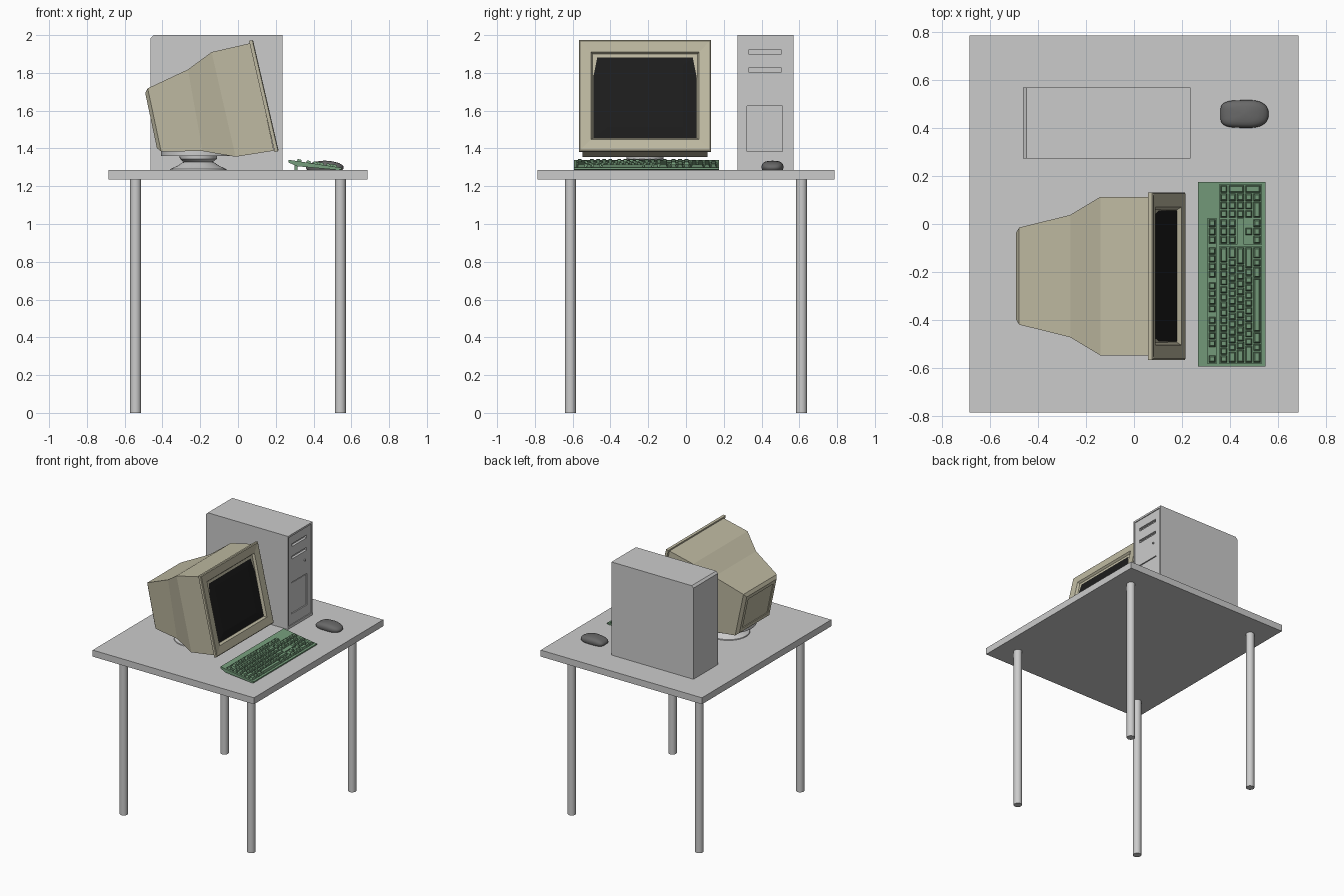
import bpy, bmesh, math
from mathutils import Matrix

if "Cube" in bpy.data.objects:
    bpy.data.objects.remove(bpy.data.objects["Cube"])


def material(name, r, g, b):
    m = bpy.data.materials.new(name)
    m.diffuse_color = (r, g, b, 1)
    m.use_nodes = True
    m.node_tree.nodes["Principled BSDF"].inputs["Base Color"].default_value = m.diffuse_color
    return m


BEIGE = material("beige", 0.52, 0.49, 0.36)
BLACK = material("screen_black", 0.012, 0.012, 0.012)
GREEN = material("green", 0.18, 0.34, 0.2)
DARK = material("dark_grey", 0.14, 0.14, 0.14)


def finish(name, bm, mat=None, smooth=False):
    bmesh.ops.recalc_face_normals(bm, faces=bm.faces)
    me = bpy.data.meshes.new(name)
    bm.to_mesh(me)
    bm.free()
    ob = bpy.data.objects.new(name, me)
    bpy.context.collection.objects.link(ob)
    if mat:
        me.materials.append(mat)
    if smooth:
        bpy.ops.object.select_all(action='DESELECT')
        ob.select_set(True)
        bpy.context.view_layer.objects.active = ob
        bpy.ops.object.shade_smooth_by_angle(angle=math.radians(40))
    return ob


def add_loft(bm, loops):
    """Bridge equal-length closed loops and cap both ends."""
    rings = [[bm.verts.new(p) for p in lp] for lp in loops]
    n = len(rings[0])
    for a, b in zip(rings, rings[1:]):
        for i in range(n):
            j = (i + 1) % n
            bm.faces.new((a[i], a[j], b[j], b[i]))
    bm.faces.new(rings[0][::-1])
    return bm.faces.new(rings[-1])


def loft(name, loops, mat=None, smooth=False):
    bm = bmesh.new()
    add_loft(bm, loops)
    return finish(name, bm, mat, smooth)


def box(name, x0, x1, y0, y1, z0, z1, mat=None):
    return loft(name, [[(x0, y0, z), (x1, y0, z), (x1, y1, z), (x0, y1, z)] for z in (z0, z1)], mat)


def circle(cx, cy, r, z, n=32):
    return [(cx + r * math.cos(2 * math.pi * i / n), cy + r * math.sin(2 * math.pi * i / n), z) for i in range(n)]


def extrude_y(name, profile, y0, y1, mat=None):
    return loft(name, [[(x, y, z) for x, z in profile] for y in (y0, y1)], mat)


def cut(ob, cutter):
    m = ob.modifiers.new("cut", 'BOOLEAN')
    m.operation, m.solver, m.object = 'DIFFERENCE', 'EXACT', cutter
    bpy.context.view_layer.objects.active = ob
    bpy.ops.object.modifier_apply(modifier=m.name)
    bpy.data.objects.remove(cutter)


# Table
box("table_top", -0.685, 0.685, -0.785, 0.785, 1.235, 1.285)
for sx, a in ((-1, "back"), (1, "front")):
    for sy, b in ((-1, "left"), (1, "right")):
        loft(f"table_leg_{a}_{b}", [circle(sx * 0.542, sy * 0.612, 0.029, z, 24) for z in (0, 1.235)], smooth=True)

# Computer tower with recessed front panel, drive slots and bay
tower = extrude_y("tower_case", [(-0.462, 1.285), (0.235, 1.285), (0.235, 2.0), (-0.447, 2.0), (-0.462, 1.985)],
                  0.272, 0.569)
cut(tower, box("cutter", 0.229, 0.3, 0.283, 0.558, 1.305, 1.986))
for z in (1.91, 1.815):
    cut(tower, box("cutter", 0.21, 0.3, 0.33, 0.506, z - 0.011, z + 0.011))
cut(tower, box("cutter", 0.22, 0.3, 0.324, 0.512, 1.383, 1.625))
box("tower_bay_cover", 0.215, 0.225, 0.331, 0.505, 1.39, 1.618)
power = loft("tower_power_button", [circle(0, 0, 0.008, z, 12) for z in (0, 0.012)])
power.matrix_world = Matrix.Translation((0.224, 0.483, 1.737)) @ Matrix.Rotation(math.pi / 2, 4, 'Y')

# Monitor housing, lofted from tilted rectangles (top x,z / bottom x,z / half width)
MY = -0.217


def section(xt, zt, xb, zb, hw):
    return [(xt, MY - hw, zt), (xt, MY + hw, zt), (xb, MY + hw, zb), (xb, MY - hw, zb)]


bm = bmesh.new()
back = add_loft(bm, [section(0.065, 1.957, 0.19, 1.388, 0.33),
                     section(-0.14, 1.91, -0.013, 1.356, 0.33),
                     section(-0.265, 1.818, -0.188, 1.386, 0.255),
                     section(-0.478, 1.718, -0.407, 1.384, 0.202)])
bmesh.ops.recalc_face_normals(bm, faces=bm.faces)
bmesh.ops.inset_region(bm, faces=[back], thickness=0.03, depth=0.018)
bmesh.ops.inset_region(bm, faces=[back], thickness=0.04, depth=0)
bmesh.ops.inset_region(bm, faces=[back], thickness=0.003, depth=-0.005)
finish("monitor_housing", bm, BEIGE)


# Monitor bezel and screen on the tilted front plane
def front_rect(off, hh, hw):
    t = math.radians(13)
    cx, cz = 0.1475 + off * math.cos(t), 1.68 + off * math.sin(t)
    dx, dz = hh * math.sin(t), hh * math.cos(t)
    return section(cx - dx, cz + dz, cx + dx, cz - dz, hw)


loft("monitor_bezel", [front_rect(*r) for r in (
    (-0.022, 0.302, 0.349), (-0.004, 0.302, 0.349), (0, 0.296, 0.343),
    (-0.004, 0.238, 0.287), (-0.024, 0.226, 0.274))], BEIGE)
loft("monitor_screen", [front_rect(-0.03, 0.225, 0.273), front_rect(-0.02, 0.225, 0.273),
                        front_rect(-0.016, 0.17, 0.2)], BLACK)

# Swivel stand
SX = -0.21
loft("stand_base", [circle(SX, MY, r, z) for r, z in
                    ((0.15, 1.285), (0.148, 1.291), (0.11, 1.308), (0.085, 1.325), (0.05, 1.338))], smooth=True)
loft("stand_swivel", [circle(SX, MY, r, z) for r, z in
                      ((0.05, 1.322), (0.08, 1.33), (0.098, 1.345), (0.1, 1.362))], smooth=True)
loft("stand_plate", [circle(SX, MY, 0.197, z) for z in (1.36, 1.386)], smooth=True)

# Keyboard case: sloped wedge with key wells
SLOPE = 0.15


def top_z(x):
    return 1.34 - (x - 0.268) * SLOPE


case = extrude_y("keyboard_case", [(0.267, 1.34), (0.267, 1.326), (0.31, 1.306), (0.53, 1.286),
                                   (0.548, 1.289), (0.548, top_z(0.548))], -0.594, 0.174, GREEN)


def block(bm, x0, x1, y0, y1, low, high, taper=0.0):
    add_loft(bm, [[(x, y, top_z(x) + h) for x, y in
                   ((x0 + t, y0 + t), (x1 - t, y0 + t), (x1 - t, y1 - t), (x0 + t, y1 - t))]
                  for h, t in ((low, 0), (high, taper))])


FX, KX, P = 0.308, 0.357, 0.0345
MAIN, NAV, PAD = -0.578, -0.083, 0.025
UM, UN = 0.0321, 0.0345
for x0, x1, y0, y1 in ((FX, FX + P, MAIN, NAV + 3 * UN), (KX, KX + 5 * P, MAIN, MAIN + 15 * UM),
                       (KX, KX + 2 * P, NAV, NAV + 3 * UN), (KX + 3 * P, KX + 5 * P, NAV, NAV + 3 * UN),
                       (KX, KX + 5 * P, PAD, PAD + 4 * UN)):
    bm = bmesh.new()
    block(bm, x0 - 0.002, x1 + 0.002, y0 - 0.002, y1 + 0.002, -0.008, 0.05)
    cut(case, finish("cutter", bm))
for i, y in enumerate((-0.55, 0.09)):
    box(f"keyboard_foot_{i}", 0.3, 0.315, y, y + 0.05, 1.285, 1.32, GREEN)

# Keyboard keys: each is a tapered block
bm = bmesh.new()


def key(row_x, y, width, unit, depth=1):
    block(bm, row_x + 0.003, row_x + depth * P - 0.003, y + 0.002, y + width * unit - 0.002, -0.009, 0.011, 0.005)


def row(x, y, widths, unit):
    for w in widths:
        if w > 0:
            key(x, y, w, unit)
        y += abs(w) * unit


# negative widths are gaps
row(FX, MAIN, [1, -1] + [1] * 4 + [-0.5] + [1] * 4 + [-0.5] + [1] * 4, UM)
row(FX, NAV, [1] * 3, UN)
for i, widths in enumerate(([1] * 13 + [2], [1.5] + [1] * 12 + [1.5], [1.75] + [1] * 11 + [2.25],
                            [2.25] + [1] * 10 + [2.75], [1.5, 1, 1.5, 7, 1.5, 1, 1.5])):
    row(KX + i * P, MAIN, widths, UM)
for i, widths in ((0, [1] * 3), (1, [1] * 3), (3, [-1, 1]), (4, [1] * 3)):
    row(KX + i * P, NAV, widths, UN)
for i, widths in enumerate(([1] * 4, [1] * 3, [1] * 3, [1] * 3, [2, 1])):
    row(KX + i * P, PAD, widths, UN)
for i in (1, 3):
    key(KX + i * P, PAD + 3 * UN, 1, UN, 2)
finish("keyboard_keys", bm, GREEN)


# Mouse: stacked outlines, squarer at the button end and rounder at the palm
def mouse_outline(s, z, n=40):
    pts = []
    for i in range(n):
        c, q = math.cos(2 * math.pi * i / n), math.sin(2 * math.pi * i / n)
        e = 2 / (2.5 if c > 0 else 4)
        x = math.copysign(abs(c) ** e, c)
        y = math.copysign(abs(q) ** e, q)
        drop = 0.75 + 0.25 * (1 - (x * s) ** 2)
        pts.append((0.46 + 0.1 * s * x, 0.458 + 0.058 * s * y * (1 + 0.05 * x), 1.285 + z * drop))
    return pts


loft("mouse", [mouse_outline(s, z) for s, z in
               ((0.92, 0), (0.98, 0.008), (1, 0.018), (0.97, 0.028), (0.9, 0.036),
                (0.76, 0.043), (0.55, 0.047), (0.3, 0.049), (0.08, 0.05))], DARK, smooth=True)
